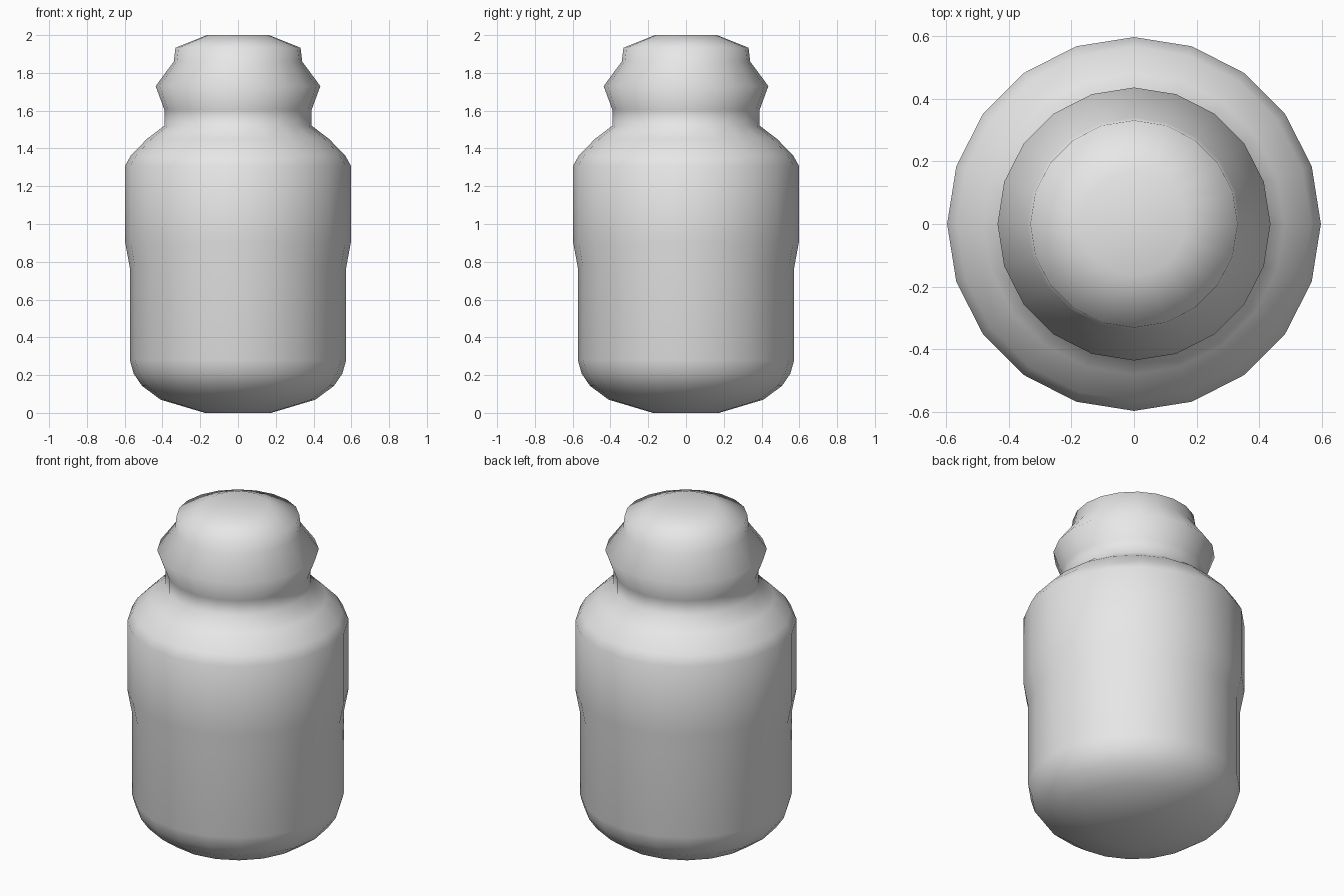
import bpy
import bmesh
from math import cos, sin, tau

cube = bpy.data.objects.get("Cube")
if cube:
    bpy.data.objects.remove(cube, do_unlink=True)

SIDES = 20

# Half outline as (radius, height), from base to lid top
BODY = [(0.175, 0), (0.41, 0.07), (0.508, 0.143), (0.552, 0.207), (0.573, 0.28),
        (0.573, 0.77), (0.597, 0.9), (0.597, 1.31)]
SHOULDER = [(0.566, 1.365), (0.48, 1.452), (0.39, 1.52), (0.39, 1.605)]
LID = [(0.436, 1.73), (0.34, 1.86), (0.331, 1.933), (0.165, 2)]


def material(name, color):
    mat = bpy.data.materials.new(name)
    mat.use_nodes = True
    mat.diffuse_color = color
    mat.node_tree.nodes["Principled BSDF"].inputs["Base Color"].default_value = color
    return mat


def lathe(name, outline, mat):
    """Spin an outline around z and close both ends with a fan."""
    bm = bmesh.new()
    rings = [[bm.verts.new((r * cos(tau * i / SIDES), r * sin(tau * i / SIDES), z))
              for i in range(SIDES)] for r, z in outline]
    for low, high in zip(rings, rings[1:]):
        for i in range(SIDES):
            j = (i + 1) % SIDES
            bm.faces.new((low[i], low[j], high[j], high[i]))
    for ring in (rings[0], rings[-1]):
        centre = bm.verts.new((0, 0, ring[0].co.z))
        for i in range(SIDES):
            bm.faces.new((ring[i], ring[(i + 1) % SIDES], centre))
    bmesh.ops.recalc_face_normals(bm, faces=bm.faces)
    for face in bm.faces:
        face.smooth = True
    mesh = bpy.data.meshes.new(name)
    bm.to_mesh(mesh)
    bm.free()
    mesh.materials.append(mat)
    obj = bpy.data.objects.new(name, mesh)
    bpy.context.collection.objects.link(obj)
    return obj


# One continuous smooth jar with its stopper
lathe("jar_with_lid", BODY + SHOULDER + LID, material("light_grey", (0.8, 0.8, 0.8, 1)))
